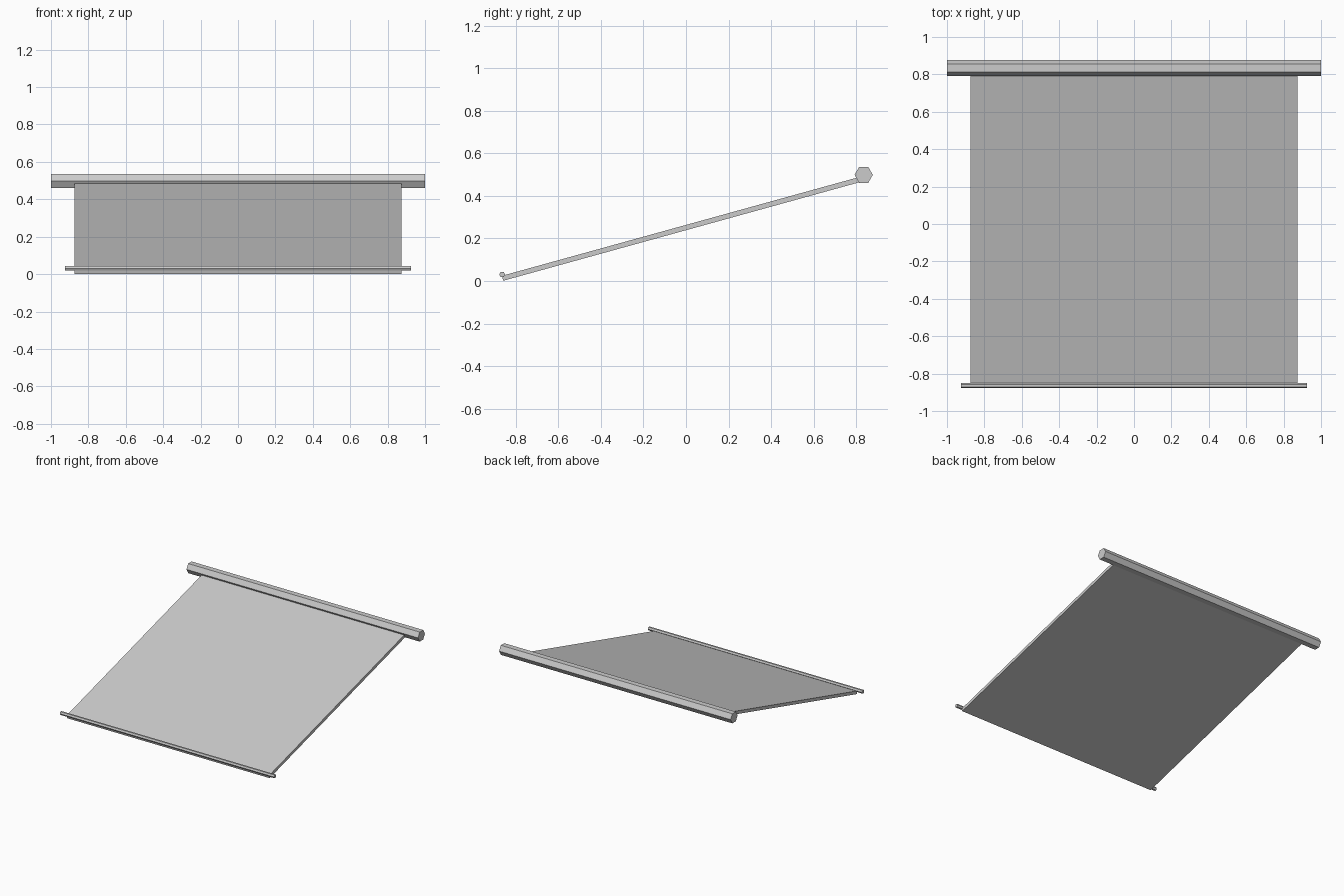
import bpy
from math import atan2, hypot, pi
from mathutils import Matrix

if "Cube" in bpy.data.objects:
    bpy.data.objects.remove(bpy.data.objects["Cube"])


def x_bar(name, y, z, radius, length):
    """Six-sided bar along x, flat on top and bottom."""
    bpy.ops.mesh.primitive_cylinder_add(vertices=6, radius=radius, depth=length)
    bar = bpy.context.object
    bar.name = name
    # lay the bar along x, with corners pointing forwards and backwards
    bar.data.transform(Matrix.Rotation(pi / 2, 4, 'Y') @ Matrix.Rotation(pi / 2, 4, 'Z')
                       if abs(bar.data.vertices[0].co.y) < 1e-4
                       else Matrix.Rotation(pi / 2, 4, 'Y'))
    bar.location = (0, y, z)
    return bar


# Thick bar at the raised back edge, thin bar at the low front edge
x_bar("back_bar", 0.835, 0.499, 0.043, 2.0)
x_bar("front_bar", -0.864, 0.031, 0.014, 1.85)

# Sloping cloth sheet between the bars
y0, z0, y1, z1 = -0.862, 0.013, 0.813, 0.476
bpy.ops.mesh.primitive_cube_add(size=1)
sheet = bpy.context.object
sheet.name = "cloth_sheet"
sheet.data.transform(Matrix.Diagonal((1.75, hypot(y1 - y0, z1 - z0), 0.024, 1)))
sheet.rotation_euler.x = atan2(z1 - z0, y1 - y0)
sheet.location = (0, (y0 + y1) / 2, (z0 + z1) / 2)
